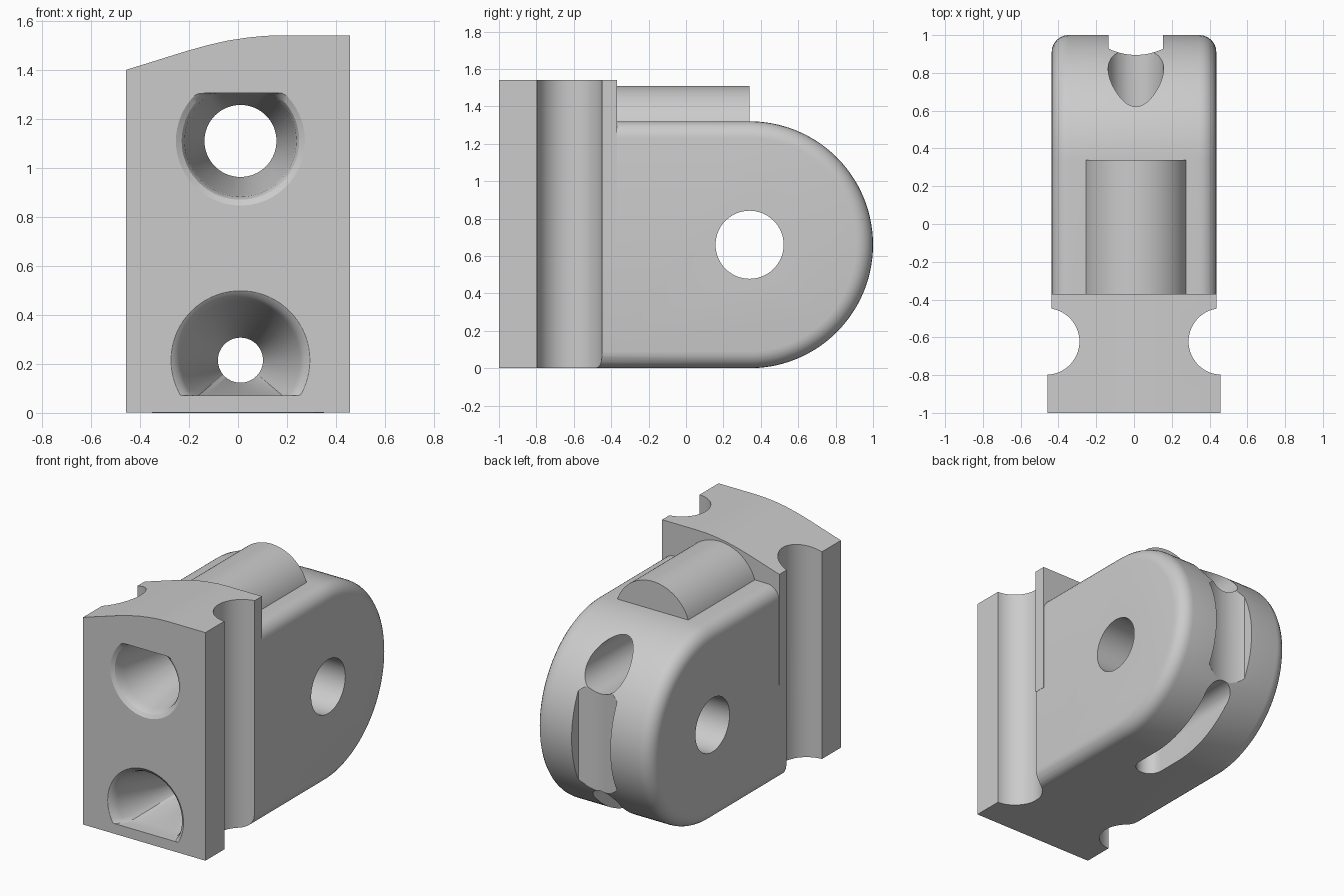
import bpy, bmesh
from math import sin, cos, radians

cube = bpy.data.objects.get("Cube")
if cube:
    bpy.data.objects.remove(cube, do_unlink=True)

grey = bpy.data.materials.new("plain grey")
grey.use_nodes = True
grey.diffuse_color = (0.6, 0.6, 0.6, 1)
grey.node_tree.nodes["Principled BSDF"].inputs["Base Color"].default_value = grey.diffuse_color

CX = 0.01           # centre line of the bores
EYE = (0.34, 0.66)  # pivot of the rounded end
R_END = 0.66


def arc(cu, cv, r, start=0, end=360, n=64):
    steps = n if end - start == 360 else n + 1
    angles = [radians(start + (end - start) * i / n) for i in range(steps)]
    return [(cu + r * cos(a), cv + r * sin(a)) for a in angles]


def loft(name, rings):
    """Closed solid through rings that have equal point counts."""
    bm = bmesh.new()
    rings = [[bm.verts.new(p) for p in ring] for ring in rings]
    bm.faces.new(rings[0])
    bm.faces.new(rings[-1])
    n = len(rings[0])
    for a, b in zip(rings, rings[1:]):
        for i in range(n):
            j = (i + 1) % n
            bm.faces.new((a[i], a[j], b[j], b[i]))
    bmesh.ops.recalc_face_normals(bm, faces=bm.faces)
    mesh = bpy.data.meshes.new(name)
    bm.to_mesh(mesh)
    bm.free()
    mesh.materials.append(grey)
    obj = bpy.data.objects.new(name, mesh)
    bpy.context.collection.objects.link(obj)
    return obj


def prism(name, outline, axis, low, high):
    """Extrude a 2D outline along an axis; the outline uses the other two axes in order."""
    place = {"x": lambda u, v, w: (w, u, v),
             "y": lambda u, v, w: (u, w, v),
             "z": lambda u, v, w: (u, v, w)}[axis]
    return loft(name, [[place(u, v, w) for u, v in outline] for w in (low, high)])


def box(name, x, y, z):
    return prism(name, [(x[0], y[0]), (x[1], y[0]), (x[1], y[1]), (x[0], y[1])], "z", *z)


def funnel(name, z, profile, z_min, z_max):
    """Revolve (radius, y) points round a bore axis and flatten one side."""
    return loft(name, [[(u, y, min(max(v, z_min), z_max)) for u, v in arc(CX, z, r, n=72)]
                       for r, y in profile])


def volume(mesh):
    bm = bmesh.new()
    bm.from_mesh(mesh)
    result = bm.calc_volume()
    bm.free()
    return result


def combine(target, other, operation):
    """Boolean that moves to the next solver if the volume is implausible."""
    a, b = volume(target.data), volume(other.data)
    low, high = (max(a, b), a + b) if operation == "UNION" else (a - b, a)
    mod = target.modifiers.new(operation.lower(), "BOOLEAN")
    mod.operation = operation
    mod.object = other
    for solver in ("EXACT", "MANIFOLD", "FLOAT"):
        mod.solver = solver
        graph = bpy.context.evaluated_depsgraph_get()
        graph.update()
        mesh = bpy.data.meshes.new_from_object(target.evaluated_get(graph))
        if low * 0.999 - 0.001 <= volume(mesh) <= high * 1.001 and len(mesh.polygons) > 4:
            break
    target.modifiers.remove(mod)
    target.data = mesh
    bpy.data.objects.remove(other, do_unlink=True)


# Head block with a crowned top edge
crown = [(0.18, 1.541), (0.11, 1.539), (0.04, 1.532), (-0.04, 1.52), (-0.12, 1.502), (-0.21, 1.477)]
head = [(0.457, 0.001), (0.457, 1.541)] + crown + [(-0.457, 1.4), (-0.457, 0.001)]
bracket = prism("hinge_bracket", head, "y", -1, -0.37)

# Trim its rear into a narrower upper tab
combine(bracket, box("rear_cut", (-0.6, 0.6), (-0.62, -0.2), (-0.1, 0.66)), "DIFFERENCE")
for s in (-1, 1):
    sides = sorted((s * 0.438, s * 0.6))
    combine(bracket, box("side_cut", sides, (-0.615, -0.2), (-0.1, 1.7)), "DIFFERENCE")

# Rounded body: side outlines shrink towards each face to form the fillet
FILLET, HALF = 0.09, 0.436
quarter = [(FILLET * (1 - cos(radians(a))), HALF - FILLET * (1 - sin(radians(a))))
           for a in range(0, 91, 15)]
layers = [(inset, -x) for inset, x in reversed(quarter)]
layers = [(FILLET - i, x) for i, x in layers] + [(FILLET - i, x) for i, x in quarter]
rings = []
for inset, x in layers:
    d = FILLET - inset if abs(x) > HALF - FILLET else 0
    outline = [(-0.7, d)] + arc(*EYE, R_END - d, -90, 90, 56) + [(-0.7, 2 * R_END - d)]
    rings.append([(x, y, z) for y, z in outline])
combine(bracket, loft("rounded_body", rings), "UNION")

# Half-round rib on the top
combine(bracket, prism("top_rib", arc(CX, 1.23, 0.28, 5, 175, 48), "y", -0.45, 0.34), "UNION")

# Vertical side grooves
for s in (-1, 1):
    combine(bracket, prism("side_groove", arc(s * 0.465, -0.622, 0.176), "z", -0.1, 1.7), "DIFFERENCE")

# Pivot hole across the body
combine(bracket, prism("pivot_hole", arc(*EYE, 0.182), "x", -0.6, 0.6), "DIFFERENCE")

# Bores from front to back
combine(bracket, prism("upper_bore", arc(CX, 1.11, 0.147), "y", -1.1, 1.1), "DIFFERENCE")
combine(bracket, prism("lower_bore", arc(CX, 0.215, 0.092), "y", -1.1, 1.1), "DIFFERENCE")

# Flared mouths with one flat side each
upper_mouth = [(0.27, -1.02), (0.265, -1.001), (0.24, -0.985), (0.228, -0.96), (0.222, -0.92), (0.14, -0.5)]
lower_mouth = [(0.29, -1.02), (0.285, -1.001), (0.262, -0.985), (0.245, -0.95), (0.225, -0.88), (0.085, -0.52)]
combine(bracket, funnel("upper_mouth", 1.11, upper_mouth, 0, 1.305), "DIFFERENCE")
combine(bracket, funnel("lower_mouth", 0.215, lower_mouth, 0.07, 2), "DIFFERENCE")

# Rear cord channel with a hollow floor
floor = arc(CX, 1.225, 0.33, 244, 296, 16)
channel = floor + [(floor[-1][0], 1.1), (floor[0][0], 1.1)]
combine(bracket, prism("rear_channel", channel, "z", 0.2, 1.11), "DIFFERENCE")

# Round-ended slot under the body
slot = arc(CX, 0.79, 0.09, 0, 180, 20) + arc(CX, 0.17, 0.09, 180, 360, 20)
combine(bracket, prism("lower_slot", slot, "z", -0.1, 0.215), "DIFFERENCE")

bpy.ops.object.select_all(action="DESELECT")
bracket.select_set(True)
bpy.context.view_layer.objects.active = bracket
bpy.ops.object.shade_smooth_by_angle(angle=radians(30))
